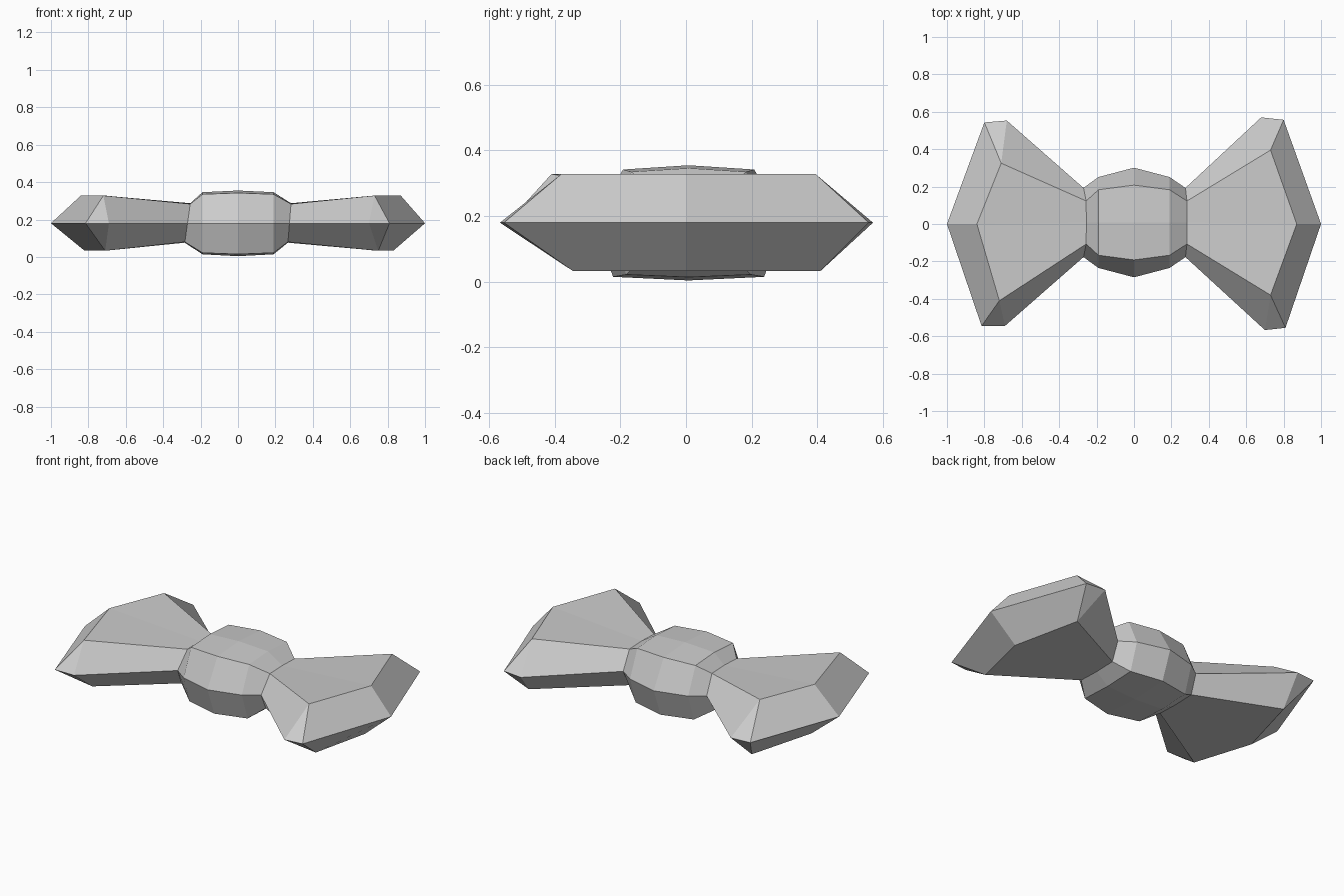
import bpy
import bmesh

cube = bpy.data.objects.get("Cube")
if cube:
    bpy.data.objects.remove(cube, do_unlink=True)

MID = 0.18  # height of the seam

grey = bpy.data.materials.new("plain grey")
grey.use_nodes = True
COLOUR = (0.6, 0.6, 0.6, 1)
grey.diffuse_color = COLOUR
grey.node_tree.nodes["Principled BSDF"].inputs["Base Color"].default_value = COLOUR


def make_object(name, bm):
    bmesh.ops.recalc_face_normals(bm, faces=bm.faces)
    mesh = bpy.data.meshes.new(name)
    bm.to_mesh(mesh)
    bm.free()
    mesh.materials.append(grey)
    obj = bpy.data.objects.new(name, mesh)
    bpy.context.collection.objects.link(obj)
    return obj


def ring(x, seam, upper, lower, top, crown, bottom, keel, lean=0.0, shift=0.008):
    """Eight-sided cross-section of the knot, leaning along x with height."""
    pts = [(seam, MID), (upper, top), (0, crown), (-upper, top),
           (-seam, MID), (-lower, bottom), (0, keel), (lower, bottom)]
    return [(x + lean * (z - MID), y + shift, z) for y, z in pts]


left_end = ring(0.275, 0.185, 0.115, 0.13, 0.283, 0.287, 0.08, 0.076, 0.08)
right_end = ring(-0.27, 0.185, 0.115, 0.13, 0.283, 0.287, 0.08, 0.076, 0.14)

# Knot: rings lofted from side to side
shoulder = (0.243, 0.175, 0.19, 0.335, 0.346, 0.022, 0.014)
rings = [right_end, ring(-0.19, *shoulder),
         ring(0, 0.293, 0.2, 0.23, 0.342, 0.355, 0.015, 0.004),
         ring(0.19, *shoulder), left_end]
bm = bmesh.new()
loops = [[bm.verts.new(p) for p in r] for r in rings]
for a, b in zip(loops, loops[1:]):
    for i in range(8):
        j = (i + 1) % 8
        bm.faces.new((a[i], a[j], b[j], b[i]))
bm.faces.new(loops[0])
bm.faces.new(loops[-1])
make_object("knot", bm)


def wing(name, root, seam, top, bottom):
    """Flared wing: a seam outline, with flatter panels above and below it."""
    bm = bmesh.new()
    r = [bm.verts.new(p) for p in root]
    m = [bm.verts.new((x, y, MID)) for x, y in seam]
    bm.faces.new(r)
    for pts, z, (r1, rc, r2) in ((top, 0.328, r[1:4]),
                                 (bottom, 0.033, (r[7], r[6], r[5]))):
        back, tip, front = [bm.verts.new((x, y, z)) for x, y in pts]
        # Broad panels
        bm.faces.new((r1, rc, tip, back))
        bm.faces.new((rc, r2, front, tip))
        # Back and front bevels
        bm.faces.new((r[0], m[0], back, r1))
        bm.faces.new((m[0], m[1], back))
        bm.faces.new((r[4], m[4], front, r2))
        bm.faces.new((m[4], m[3], front))
        # Outer bevels
        bm.faces.new((m[1], m[2], tip, back))
        bm.faces.new((m[2], m[3], front, tip))
    make_object(name, bm)


wing("left_wing", left_end,
     [(0.68, 0.57), (0.8, 0.557), (1.0, 0), (0.81, -0.555), (0.7, -0.567)],
     [(0.73, 0.395), (0.87, 0), (0.73, -0.38)],
     [(0.74, 0.41), (0.83, 0), (0.75, -0.345)])
wing("right_wing", right_end,
     [(-0.68, 0.553), (-0.8, 0.543), (-1.0, 0), (-0.815, -0.545), (-0.69, -0.545)],
     [(-0.71, 0.325), (-0.84, 0), (-0.72, -0.41)],
     [(-0.71, 0.4), (-0.82, 0), (-0.71, -0.345)])
